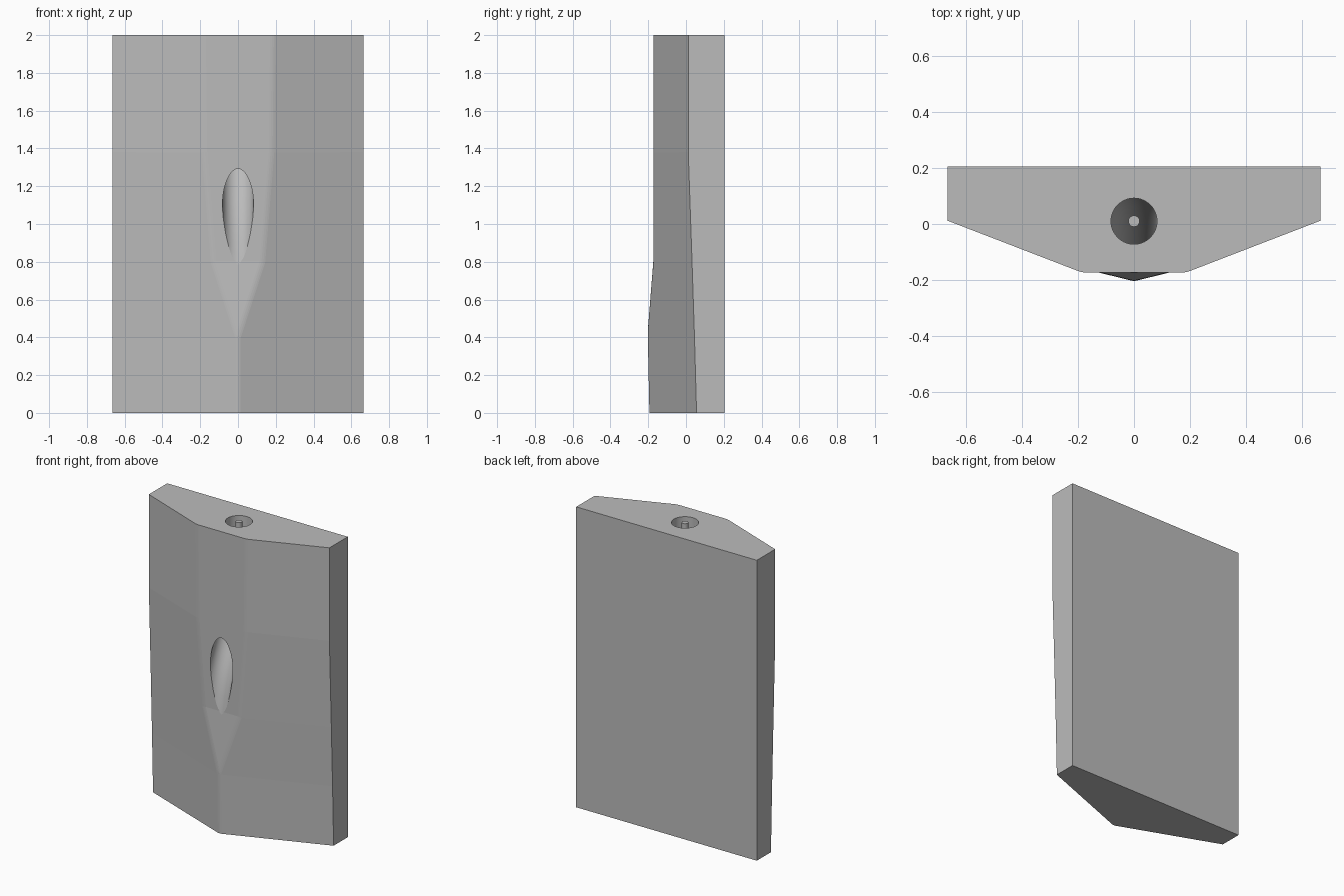
import bpy, bmesh, math

cube = bpy.data.objects.get("Cube")
if cube:
    bpy.data.objects.remove(cube, do_unlink=True)

grey = bpy.data.materials.new("plain grey")
grey.use_nodes = True
grey.diffuse_color = (0.5, 0.5, 0.5, 1)
grey.node_tree.nodes["Principled BSDF"].inputs["Base Color"].default_value = (0.5, 0.5, 0.5, 1)


def loft(bm, rings):
    """Skin a stack of closed rings, top to bottom, and cap both ends."""
    rows = [[bm.verts.new(p) for p in ring] for ring in rings]
    n = len(rows[0])
    for a, b in zip(rows, rows[1:]):
        for i in range(n):
            j = (i + 1) % n
            bm.faces.new((a[i], b[i], b[j], a[j]))
    bm.faces.new(rows[0])
    bm.faces.new(rows[-1][::-1])
    bmesh.ops.remove_doubles(bm, verts=bm.verts[:], dist=0.0001)
    bmesh.ops.recalc_face_normals(bm, faces=bm.faces[:])


def finish(bm, name, smooth=False):
    mesh = bpy.data.meshes.new(name)
    for f in bm.faces:
        f.smooth = smooth and len(f.verts) == 4
    bm.to_mesh(mesh)
    bm.free()
    mesh.materials.append(grey)
    obj = bpy.data.objects.new(name, mesh)
    bpy.context.collection.objects.link(obj)
    return obj


# Block: height, side edge y, front flat half-width, front y
levels = [(2, 0.012, 0.185, -0.173), (1.38, 0.012, 0.178, -0.173),
          (0.8, 0.032, 0.13, -0.173), (0.4, 0.045, 0, -0.205),
          (0, 0.056, 0, -0.197)]
half, back = 0.665, 0.205
bm = bmesh.new()
loft(bm, [[(half, back, z), (half, ys, z), (w, yf, z),
           (-w, yf, z), (-half, ys, z), (-half, back, z)]
          for z, ys, w, yf in levels])
# Soften the upright ridges of the front
ridges = [e for e in bm.edges
          if all(v.co.y < -0.1 for v in e.verts)
          and abs(e.verts[0].co.z - e.verts[1].co.z) > 0.1]
bmesh.ops.bevel(bm, geom=ridges, offset=0.015, segments=3, profile=0.5,
                affect='EDGES', clamp_overlap=True)
block = finish(bm, "block")

# Channel: vertical bore from the top that swings out through the front
path = [(2.1, 0.01), (1.75, 0.01), (1.6, 0.002), (1.5, -0.018), (1.41, -0.046),
        (1.32, -0.08), (1.24, -0.112), (1.15, -0.152), (1.07, -0.186),
        (0.98, -0.215), (0.9, -0.235), (0.81, -0.252), (0.7, -0.27)]
sides = 40
angles = [math.tau * i / sides for i in range(sides)]
bm = bmesh.new()
loft(bm, [[(0.082 * math.cos(a), y + 0.082 * math.sin(a), z) for a in angles]
          for z, y in path])
cutter = finish(bm, "channel_cutter", smooth=True)
cutter.hide_render = True

cut = block.modifiers.new("channel", 'BOOLEAN')
cut.operation = 'DIFFERENCE'
cut.solver = 'EXACT'
cut.object = cutter
bpy.context.view_layer.objects.active = block
bpy.ops.object.modifier_apply(modifier=cut.name)
bpy.data.objects.remove(cutter, do_unlink=True)

# Pin standing in the bore, rooted in the channel floor
bm = bmesh.new()
loft(bm, [[(0.02 * math.cos(a), 0.01 + 0.02 * math.sin(a), z) for a in angles]
          for z in (2, 1.2)])
finish(bm, "bore_pin", smooth=True)
